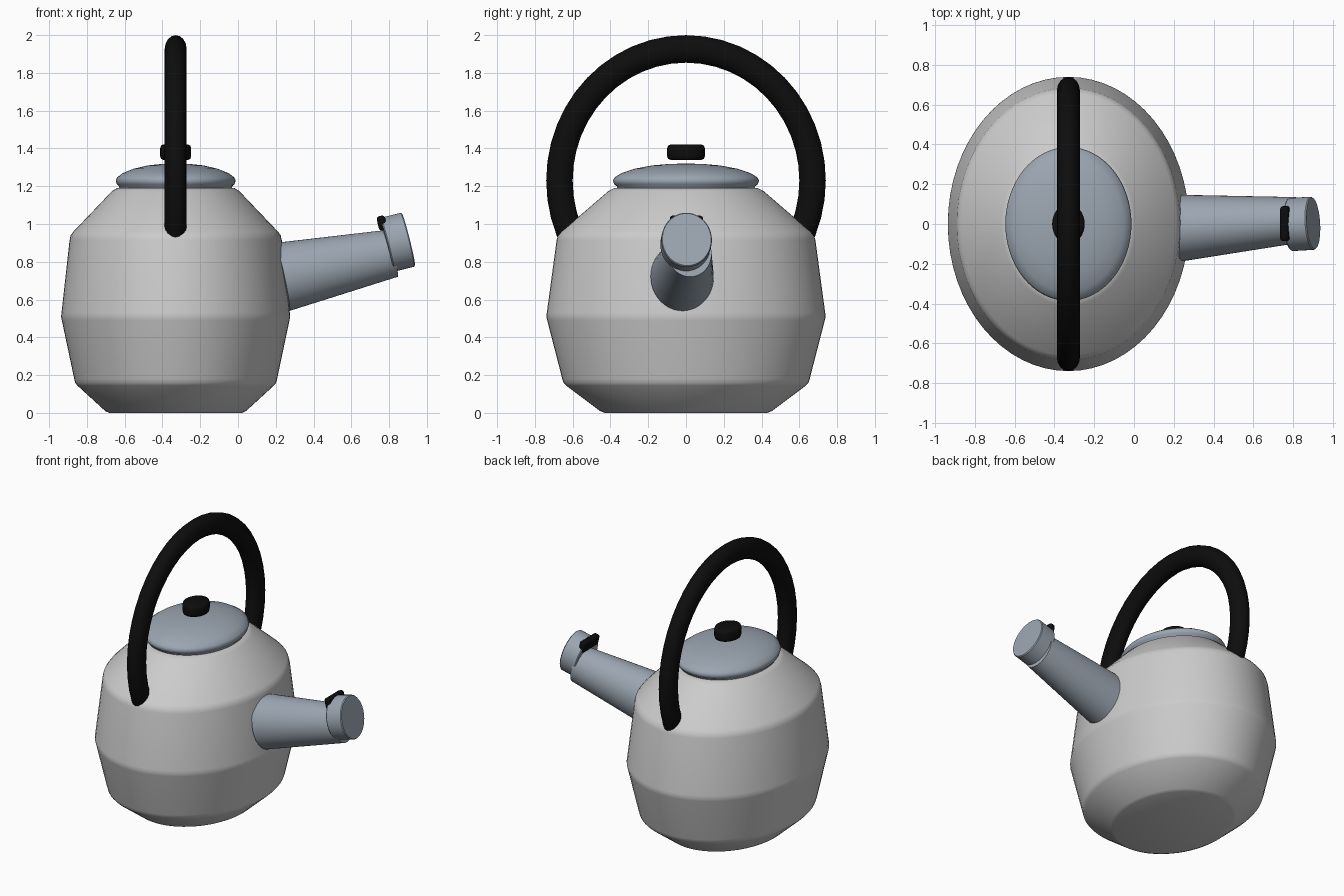
import bpy, bmesh, math
from mathutils import Vector, Matrix

cube = bpy.data.objects.get("Cube")
if cube:
    bpy.data.objects.remove(cube, do_unlink=True)

AXIS_X = -0.33   # centre line of the pot
OVAL = 0.82      # the pot is narrower along x than along y


def material(name, r, g, b):
    m = bpy.data.materials.new(name)
    m.use_nodes = True
    m.diffuse_color = (r, g, b, 1)
    bsdf = m.node_tree.nodes["Principled BSDF"]
    bsdf.inputs["Base Color"].default_value = (r, g, b, 1)
    bsdf.inputs["Roughness"].default_value = 0.5
    return m


enamel = material("pale grey enamel", 0.6, 0.6, 0.6)
steel = material("blue grey steel", 0.33, 0.38, 0.44)
black = material("black plastic", 0.004, 0.004, 0.004)


def finish(name, bm, mat, matrix, angle=35):
    """Turn a bmesh into a smooth shaded object that keeps its sharp edges."""
    bm.transform(matrix)
    bmesh.ops.recalc_face_normals(bm, faces=bm.faces)
    mesh = bpy.data.meshes.new(name)
    bm.to_mesh(mesh)
    bm.free()
    mesh.shade_smooth()
    mesh.set_sharp_from_angle(angle=math.radians(angle))
    mesh.materials.append(mat)
    obj = bpy.data.objects.new(name, mesh)
    bpy.context.collection.objects.link(obj)
    return obj


def lathe(name, profile, mat, matrix, steps=64, angle=35):
    """Spin (radius, height) points around the local z axis."""
    bm = bmesh.new()
    verts = [bm.verts.new((r, 0, z)) for r, z in profile]
    edges = [bm.edges.new(pair) for pair in zip(verts, verts[1:])]
    bmesh.ops.spin(bm, geom=verts + edges, cent=(0, 0, 0), axis=(0, 0, 1),
                   angle=math.tau, steps=steps)
    bmesh.ops.remove_doubles(bm, verts=bm.verts, dist=1e-4)
    return finish(name, bm, mat, matrix, angle)


def soften(obj, width):
    bevel = obj.modifiers.new("rounded edges", 'BEVEL')
    bevel.width = width
    bevel.segments = 3
    bevel.limit_method = 'ANGLE'


# Pot body and lid, oval in plan
upright = Matrix.Translation((AXIS_X, 0, 0)) @ Matrix.Diagonal((OVAL, 1, 1, 1))
lathe("pot_body", [(0, 0), (0.43, 0), (0.455, 0.01), (0.635, 0.145), (0.648, 0.158),
                   (0.655, 0.18), (0.735, 0.49), (0.74, 0.51), (0.737, 0.53),
                   (0.685, 0.915), (0.678, 0.94), (0.66, 0.96), (0.41, 1.175),
                   (0.38, 1.19), (0, 1.19)], enamel, upright)
lathe("lid", [(0, 1.18), (0.36, 1.18), (0.366, 1.2), (0.38, 1.21), (0.387, 1.23),
              (0.378, 1.247), (0.34, 1.27), (0.27, 1.293), (0.18, 1.31),
              (0.09, 1.318), (0, 1.32)], steel, upright, angle=50)
lathe("lid_knob", [(0, 1.34), (0.083, 1.34), (0.095, 1.345), (0.1, 1.36), (0.1, 1.4),
                   (0.095, 1.415), (0.083, 1.42), (0, 1.42)], black, upright, steps=32, angle=60)

# Hoop handle, its lower part sunk in the body
ring = [(0.67 + 0.07 * math.cos(a), 0.07 * math.sin(a))
        for a in (math.tau * i / 16 for i in range(17))]
hoop = (Matrix.Translation((AXIS_X, 0, 1.23)) @ Matrix.Diagonal((0.83, 1, 1.04, 1))
        @ Matrix.Rotation(math.pi / 2, 4, 'Y'))
lathe("handle", ring, black, hoop, steps=48, angle=60)


# Spout and its cap, tilted up and turned slightly
def aimed(start, end):
    start, end = Vector(start), Vector(end)
    turn = (end - start).to_track_quat('Z', 'Y').to_matrix().to_4x4()
    squash = Matrix.Diagonal((0.91, 1, 1, 1))
    return Matrix.Translation(start) @ turn @ squash, (end - start).length


spout_matrix, length = aimed((0.235, -0.02, 0.72), (0.82, 0.02, 0.845))
lathe("spout", [(0, 0), (0.184, 0), (0.127, length), (0, length)],
      steel, spout_matrix, steps=48)
cap_matrix, length = aimed((0.786, -0.003, 0.889), (0.902, 0.004, 0.918))
lathe("spout_cap", [(0, 0), (0.142, 0), (0.147, 0.006), (0.147, length - 0.006),
                    (0.142, length), (0, length)], steel, cap_matrix, steps=48)

# Thumb bar behind the cap
bm = bmesh.new()
bmesh.ops.create_cube(bm, size=1)
bar = (Matrix.Translation((0.762, 0.002, 1.005)) @ Matrix.Rotation(math.radians(-13), 4, 'Y')
       @ Matrix.Diagonal((0.045, 0.176, 0.078, 1)))
soften(finish("thumb_bar", bm, black, bar), 0.016)
